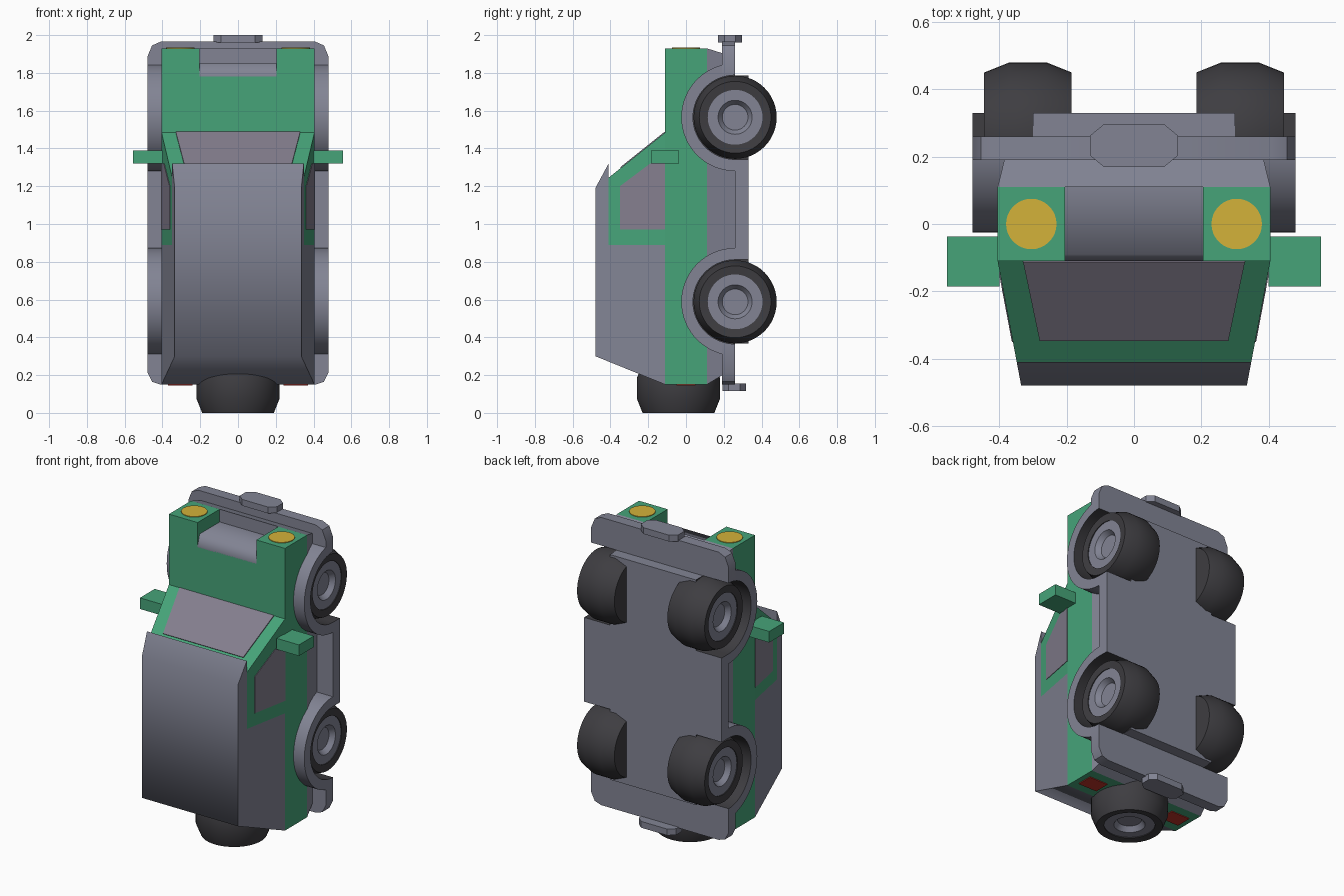
import bpy, bmesh, math
from mathutils import Vector

if "Cube" in bpy.data.objects:
    bpy.data.objects.remove(bpy.data.objects["Cube"])


def mat(name, r, g, b):
    m = bpy.data.materials.new(name)
    lin = [((c / 255 + 0.055) / 1.055) ** 2.4 for c in (r, g, b)]
    m.diffuse_color = (*lin, 1)
    m.use_nodes = True
    m.node_tree.nodes["Principled BSDF"].inputs["Base Color"].default_value = m.diffuse_color
    return m


GREEN = mat("green paint", 70, 164, 121)
GREY = mat("grey trim", 130, 132, 148)
DARK = mat("tyre rubber", 62, 61, 65)
GLASS = mat("window grey", 132, 126, 142)
YELLOW = mat("headlight yellow", 212, 178, 58)
RED = mat("tail light red", 190, 50, 40)


def finish(name, bm, mats, angle=30):
    bmesh.ops.recalc_face_normals(bm, faces=bm.faces)
    me = bpy.data.meshes.new(name)
    bm.to_mesh(me)
    bm.free()
    for m in mats:
        me.materials.append(m)
    ob = bpy.data.objects.new(name, me)
    bpy.context.collection.objects.link(ob)
    smooth(ob, angle)
    return ob


def smooth(ob, angle=30):
    bpy.ops.object.select_all(action='DESELECT')
    ob.select_set(True)
    bpy.context.view_layer.objects.active = ob
    bpy.ops.object.shade_smooth_by_angle(angle=math.radians(angle))


def bridge(bm, a, b):
    """Closed solid between two matching loops of points."""
    va, vb = [bm.verts.new(p) for p in a], [bm.verts.new(p) for p in b]
    bm.faces.new(va)
    bm.faces.new(vb[::-1])
    n = len(va)
    for i in range(n):
        j = (i + 1) % n
        bm.faces.new((va[i], vb[i], vb[j], va[j]))


def side_prism(name, prof, hw, m, angle=30):
    """(y, z) profile spanning -hw(y)..hw(y) in x."""
    bm = bmesh.new()
    bridge(bm, [(-hw(y), y, z) for y, z in prof], [(hw(y), y, z) for y, z in prof])
    return finish(name, bm, [m], angle)


def pair(name, prof, x0, x1, m):
    """(y, z) profile between x0 and x1, mirrored to both sides."""
    bm = bmesh.new()
    for s in (-1, 1):
        bridge(bm, [(s * x0, y, z) for y, z in prof], [(s * x1, y, z) for y, z in prof])
    return finish(name, bm, [m])


def front_prism(name, prof, y0, y1, m):
    """(x, z) profile between two y values."""
    bm = bmesh.new()
    bridge(bm, [(x, y0, z) for x, z in prof], [(x, y1, z) for x, z in prof])
    return finish(name, bm, [m])


def rect(a0, a1, b0, b1):
    return [(a0, b0), (a1, b0), (a1, b1), (a0, b1)]


def arch(r, zc, y_end):
    """Half circle opening towards +y, closed at y_end."""
    pts = [(0.26 - r * math.sin(math.pi * i / 32), zc - r * math.cos(math.pi * i / 32))
           for i in range(33)]
    return pts + ([(y_end, zc + r), (y_end, zc - r)] if y_end > 0.26 else [])


def cab_width(y):
    return 0.405 - max(0, -0.11 - y) * 0.189


WHEEL_Z = (1.565, 0.588)
cut_parts = []

# main tub with a notch in the nose
tub = [(-.405, .15), (.405, .15), (.405, 1.93), (.205, 1.93),
       (.205, 1.78), (-.205, 1.78), (-.205, 1.93), (-.405, 1.93)]
cut_parts.append(front_prism("body_tub", tub, -.11, .11, GREEN))

# tapered grey underbody
bm = bmesh.new()
bridge(bm, [(x, .11, z) for x, z in rect(-.405, .405, .15, 1.93)],
       [(x, .26, z) for x, z in rect(-.368, .368, .24, 1.883)])
cut_parts.append(finish("underbody", bm, [GREY]))

# bumper plates with rounded corners
cut_parts.append(front_prism("front_bumper", [
    (-.48, 1.565), (.48, 1.565), (.48, 1.885), (.455, 1.945), (.41, 1.965),
    (-.41, 1.965), (-.455, 1.945), (-.48, 1.885)], .19, .26, GREY))
cut_parts.append(front_prism("rear_bumper", [
    (.48, .588), (-.48, .588), (-.48, .215), (-.455, .165), (-.41, .15),
    (.41, .15), (.455, .165), (.48, .215)], .19, .26, GREY))

# floor slab with side steps
cut_parts.append(front_prism("floor_slab", rect(-.48, .48, .367, 1.787), .26, .33, GREY))

# wheel arches
for z, n in zip(WHEEL_Z, ("front", "rear")):
    cut_parts.append(pair(n + "_fenders", arch(.285, z, .26), .30, .48, GREY))

# wheel wells cut out of all lower parts, lined dark
for i, z in enumerate(WHEEL_Z):
    cutter = pair("well_cutter", arch(.223, z, .45), .30, .6, DARK)
    cutter.hide_render = True
    for ob in cut_parts:
        mod = ob.modifiers.new("well", 'BOOLEAN')
        mod.object = cutter
        mod.operation = 'DIFFERENCE'
        mod.solver = 'EXACT'
        mod.material_mode = 'TRANSFER'
        bpy.context.view_layer.objects.active = ob
        bpy.ops.object.modifier_apply(modifier=mod.name)
    bpy.data.objects.remove(cutter)
for ob in cut_parts:
    smooth(ob)

# grille in the notch
side_prism("grille", [(-.11, 1.775), (-.11, 1.785), (-.09, 1.85), (.112, 1.85), (.112, 1.775)],
           lambda y: .205, GREY, 75)

# cab, canvas roof and glass
side_prism("cab", [(-.11, .89), (-.41, .89), (-.41, 1.245), (-.11, 1.485)], cab_width, GREEN)
side_prism("canvas_roof", [(-.11, .15), (-.48, .30), (-.48, 1.19), (-.41, 1.32),
                           (-.41, .89), (-.11, .89)], cab_width, GREY, 70)
side_prism("side_windows", [(-.11, .97), (-.35, .97), (-.35, 1.20), (-.19, 1.32), (-.11, 1.32)],
           lambda y: cab_width(y) + .003, GLASS)
side_prism("windscreen", [(-.11, 1.485), (-.345, 1.297), (-.348, 1.301), (-.113, 1.489)],
           lambda y: .33 + (y + .11) * .21, GLASS)

# mirrors
pair("mirrors", rect(-.185, -.037, 1.32, 1.39), .40, .555, GREEN)

# tail lights
pair("tail_lights", rect(-.05, .05, .145, .152), .24, .37, RED)

# octagonal winch plates on both bumpers
octo = [(-.13, -.03), (-.09, -.063), (.09, -.063), (.13, -.03),
        (.13, .03), (.09, .063), (-.09, .063), (-.13, .03)]
for n, yc, z0, z1 in (("front_plate", .233, 1.96, 2.0), ("rear_plate", .255, .115, .155)):
    bm = bmesh.new()
    bridge(bm, [(x, yc + y, z0) for x, y in octo], [(x, yc + y, z1) for x, y in octo])
    finish(n, bm, [GREY])

# headlights
bm = bmesh.new()
for s in (-1, 1):
    ring = [(s * .305 + .075 * math.cos(a * math.pi / 16), .075 * math.sin(a * math.pi / 16))
            for a in range(32)]
    bridge(bm, [(x, y, 1.925) for x, y in ring], [(x, y, 1.934) for x, y in ring])
finish("headlights", bm, [YELLOW])


def wheel(name, center, axis):
    """Lathe of (offset, radius); the last three bands are the grey hub."""
    prof = [(0, .001), (0, .19), (.075, .22), (.185, .22), (.26, .19), (.255, .145),
            (.25, .145), (.25, .09), (.22, .068), (.22, .001)]
    axis = Vector(axis)
    u = Vector((0, 1, 0))
    v = axis.cross(u)
    bm = bmesh.new()
    rings = []
    for d, r in prof:
        rings.append([bm.verts.new(Vector(center) + axis * d + r * (
            u * math.cos(k * math.pi / 24) + v * math.sin(k * math.pi / 24))) for k in range(48)])
    for i in range(len(rings) - 1):
        for k in range(48):
            j = (k + 1) % 48
            f = bm.faces.new((rings[i][k], rings[i][j], rings[i + 1][j], rings[i + 1][k]))
            f.material_index = 1 if i >= 6 else 0
    bmesh.ops.remove_doubles(bm, verts=bm.verts, dist=.0025)
    finish(name, bm, [DARK, GREY])


# four road wheels and the spare
for z, n in zip(WHEEL_Z, ("front", "rear")):
    for s, side in ((1, "right"), (-1, "left")):
        wheel(f"{n}_{side}_wheel", (s * .185, .26, z), (s, 0, 0))
wheel("spare_wheel", (0, -.04, .26), (0, 0, -1))
